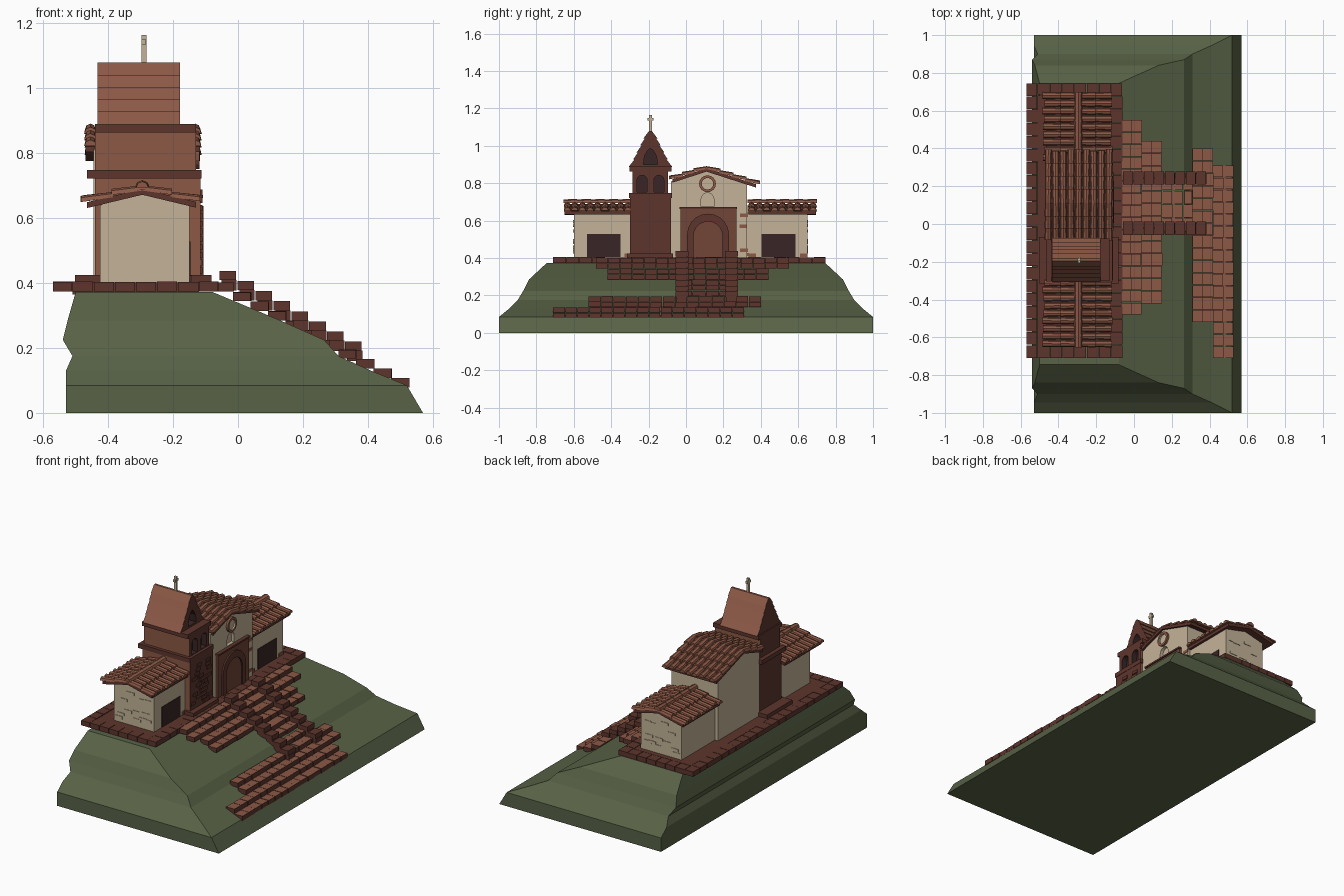
import bpy, bmesh, math, random
from mathutils import Matrix, Vector

if "Cube" in bpy.data.objects:
    bpy.data.objects.remove(bpy.data.objects["Cube"])
random.seed(4)


def mat(name, r, g, b):
    m = bpy.data.materials.new(name)
    m.diffuse_color = (r, g, b, 1)
    m.use_nodes = True
    m.node_tree.nodes["Principled BSDF"].inputs["Base Color"].default_value = m.diffuse_color
    return m


GRASS = mat("grass_green", .098, .122, .061)
WALL = mat("cream_plaster", .55, .45, .31)
TERRA = mat("terracotta", .262, .098, .060)
BRICK = mat("dark_brick", .109, .036, .026)
BROWN = mat("brown_brick", .165, .060, .038)
DARK = mat("dark_opening", .040, .018, .019)


def finish(name, bm, mats, rule=None):
    bmesh.ops.recalc_face_normals(bm, faces=bm.faces)
    if rule:
        for f in bm.faces:
            f.material_index = rule(f.normal)
    me = bpy.data.meshes.new(name)
    bm.to_mesh(me)
    bm.free()
    for m in mats:
        me.materials.append(m)
    ob = bpy.data.objects.new(name, me)
    bpy.context.collection.objects.link(ob)
    return ob


def box(bm, x0, x1, y0, y1, z0, z1):
    M = Matrix.Translation(((x0 + x1) / 2, (y0 + y1) / 2, (z0 + z1) / 2))
    bmesh.ops.create_cube(bm, size=1, matrix=M @ Matrix.Diagonal((x1 - x0, y1 - y0, z1 - z0, 1)))


def loft(bm, rings):
    vs = [[bm.verts.new(p) for p in r] for r in rings]
    n = len(vs[0])
    for a, b in zip(vs, vs[1:]):
        for i in range(n):
            bm.faces.new((a[i], a[(i + 1) % n], b[(i + 1) % n], b[i]))
    bm.faces.new(vs[0])
    bm.faces.new(vs[-1][::-1])


def prism(bm, pts, axis, a, b):
    if axis == 'x':
        loft(bm, [[(t, p, q) for p, q in pts] for t in (a, b)])
    else:
        loft(bm, [[(p, t, q) for p, q in pts] for t in (a, b)])


def solid(name, m, *args):
    bm = bmesh.new()
    (box if len(args) == 6 else prism)(bm, *args)
    return finish(name, bm, [m])


def arch(c, half, z0, top, n=10):
    pts = [(c - half, z0), (c + half, z0)]
    return pts + [(c + half * math.cos(math.pi * i / n), top - half + half * math.sin(math.pi * i / n))
                  for i in range(n + 1)]


def circle(c, z, r, n=16):
    return [(c + r * math.cos(2 * math.pi * i / n), z + r * math.sin(2 * math.pi * i / n)) for i in range(n)]


def cut(ob, m, pts, a, b):
    c = solid("cutter", m, pts, 'x', a, b)
    c.hide_render = True
    mod = ob.modifiers.new("cut", 'BOOLEAN')
    mod.operation, mod.solver, mod.object = 'DIFFERENCE', 'EXACT', c
    mod.material_mode = 'TRANSFER'
    dg = bpy.context.evaluated_depsgraph_get()
    me = bpy.data.meshes.new_from_object(ob.evaluated_get(dg))
    ob.modifiers.clear()
    ob.data = me
    bpy.data.objects.remove(c)


def brick_row(bm, x0, x1, y0, y1, z0, z1, size=.062, axis='y'):
    lo, hi = (y0, y1) if axis == 'y' else (x0, x1)
    n = max(1, round((hi - lo) / size))
    for i in range(n):
        a = lo + (hi - lo) * i / n + (.0015 if i else 0)
        b = lo + (hi - lo) * (i + 1) / n - (.0015 if i < n - 1 else 0)
        j = random.uniform(-.002, .002)
        if axis == 'y':
            box(bm, x0, x1 + j, a, b, z0, z1 + j / 2)
        else:
            box(bm, a, b, y0, y1, z0, z1 + j / 2)


# grassy hill: stacked rectangles (z, back x, front x, half width)
bm = bmesh.new()
loft(bm, [[(xb, -w, z), (xf, -w, z), (xf, w, z), (xb, w, z)] for z, xb, xf, w in (
    (0, -.53, .57, 1), (.085, -.53, .52, 1), (.13, -.53, .41, .945), (.175, -.51, .31, .9),
    (.225, -.54, .265, .87), (.285, -.525, .13, .84), (.373, -.50, -.08, .745))])
finish("hill", bm, [GRASS])

# brick terrace with bordering bricks
bm = bmesh.new()
box(bm, -.51, -.12, -.65, .68, .365, .402)
for x0, x1 in ((-.57, -.512), (-.12, -.062)):
    brick_row(bm, x0, x1, -.71, .745, .374, .404, .07)
for y0, y1 in ((-.71, -.65), (.685, .745)):
    brick_row(bm, -.51, -.122, y0, y1, .374, .404, .07, 'x')
finish("terrace", bm, [BRICK])

# long steps, changing width on the way down
bm = bmesh.new()
spans = [(-.48, .55)] * 2 + [(-.42, .44)] * 2 + [(-.04, .25)] * 3 + [(-.52, .40)] * 2 + [(-.71, .31)] * 2
for k, (y0, y1) in enumerate(spans):
    x, top = -.069 + .054 * k, .4015 - .0295 * k
    brick_row(bm, x, x + .055, y0, y1, top - .028, top, .065)
finish("steps", bm, [BRICK, TERRA], lambda n: int(n.z > .5))

# stepped parapets beside the stairs
bm = bmesh.new()
for k in range(8):
    x, top = -.057 + .0553 * k, .437 - .031 * k
    for y in (-.057, .208):
        box(bm, x, x + .051, y, y + .07, top - .028, top)
        box(bm, x + .006, x + .053, y + .005, y + .063, top - .06, top - .028)
finish("parapets", bm, [BRICK])

# side wings with gabled ends and dark doors
for side, y0, y1, d0, d1 in (("left", -.60, -.25, -.53, -.35), ("right", .30, .65, .405, .585)):
    solid(side + "_wing", WALL, [(-.425, .40), (-.15, .40), (-.15, .64), (-.2875, .682), (-.425, .64)], 'y', y0, y1)
    solid(side + "_wing_door", DARK, -.155, -.146, d0, d1, .405, .528)

# nave with niche
nave = solid("nave", WALL, [(-.08, .40), (.325, .40), (.325, .81), (.11, .868), (-.08, .81)], 'x', -.445, -.13)
cut(nave, WALL, arch(.115, .034, .675, .748), -.15, -.1)

# portal with arched door
solid("portal", BROWN, -.14, -.115, -.03, .27, .40, .67)
ring = solid("portal_arch", BRICK, arch(.118, .112, .40, .637), 'x', -.14, -.106)
cut(ring, DARK, arch(.118, .078, .38, .595), -.125, -.05)
solid("portal_cap", BRICK, -.14, -.108, -.034, .274, .662, .672)

# round window
rw = solid("round_window", TERRA, circle(.115, .797, .045), 'x', -.14, -.118)
cut(rw, WALL, circle(.115, .797, .031), -.127, -.05)


# barrel tile roofs
def tile_roof(name, along, c, zr, slope, halves, a0, a1, cap):
    bm = bmesh.new()
    base = bmesh.new()

    def P(a, s, z):
        return (c + s, a, z) if along == 'y' else (a, c + s, z)

    def half_ring(a, s, z, r):
        return [P(a + r * math.cos(t * math.pi / 4), s, z + r * math.sin(t * math.pi / 4)) for t in range(5)]

    h0, h1 = halves
    prof = [(-h0, zr - slope * h0), (0, zr), (h1, zr - slope * h1)]
    prof += [(s, z - .018) for s, z in prof[::-1]]
    loft(base, [[P(a, s * .96, z) for s, z in prof] for a in (a0 + .005, a1 - .005)])
    rows = round((a1 - a0) / .040)
    pitch = (a1 - a0) / rows
    for i in range(rows):
        a = a0 + pitch * (i + .5)
        for sg, h in ((-1, h0), (1, h1)):
            j = random.uniform(-.006, .006)
            n = max(2, round(h / .075))
            for k in range(n):
                s0, s1 = h * k / n, h * (k + 1) / n + .006 + (j if k == n - 1 else 0)
                loft(bm, [half_ring(a, sg * s0, zr - slope * s0 - .005, pitch * .40),
                          half_ring(a + j / 3, sg * s1, zr - slope * s1 + .003, pitch * .47)])
    if cap:
        n = round((a1 - a0) / .07)
        for i in range(n):
            ends = (a0 + (a1 - a0) * i / n, a0 + (a1 - a0) * (i + 1) / n)
            loft(bm, [[P(a, r * math.cos(t * math.pi / 4), zr + .004 + r * math.sin(t * math.pi / 4))
                       for t in range(5)] for a, r in zip(ends, (.019, .023))])
    finish(name + "_tiles", bm, [TERRA])
    finish(name + "_deck", base, [BRICK])


tile_roof("left_wing_roof", 'y', -.295, .69, .23, (.178, .172), -.655, -.29, True)
tile_roof("right_wing_roof", 'y', -.295, .69, .23, (.178, .172), .33, .70, True)
tile_roof("nave_roof", 'x', .11, .88, .31, (.19, .275), -.475, -.112, False)

# bell tower: shaft, belfry, bands
by_dir = lambda n: int(abs(n.x) < .5 and abs(n.z) < .95)
for name, d in (("tower_shaft", (-.44, -.115, -.30, -.08, .40, .73)),
                ("belfry", (-.44, -.13, -.285, -.095, .74, .87))):
    bm = bmesh.new()
    box(bm, *d)
    ob = finish(name, bm, [BRICK, TERRA], by_dir)
for y in (-.235, -.145):
    cut(ob, DARK, arch(y, .027, .752, .842), -.165, -.1)
solid("tower_plinth", BRICK, -.503, -.082, -.315, -.07, .40, .425)
solid("lower_band", BRICK, -.465, -.113, -.305, -.075, .722, .749)
solid("upper_band", BRICK, -.44, -.13, -.302, -.078, .864, .89)

# tower roof: stepped gable with a bell opening
levels = [(.888, .112), (.928, .088), (.965, .070), (1.003, .050), (1.04, .033), (1.08, .010)]
right = []
for (z0, w0), (z1, w1) in zip(levels, levels[1:]):
    right += [(w0 + .004, z0), (w1 - .003, z1)]
outline = [(-.19 + w, z) for w, z in right] + [(-.19 - w, z) for w, z in right[::-1]]
bm = bmesh.new()
prism(bm, outline, 'x', -.433, -.178)
roof = finish("tower_roof", bm, [BRICK, TERRA], lambda n: int(abs(n.x) < .5))
cut(roof, DARK, [(-.228, .9), (-.152, .9), (-.158, .945), (-.175, .975), (-.19, .987), (-.205, .975), (-.222, .945)],
    -.23, -.1)

# cross finial
bm = bmesh.new()
box(bm, -.298, -.282, -.197, -.183, 1.07, 1.165)
box(bm, -.297, -.283, -.206, -.174, 1.135, 1.15)
finish("roof_cross", bm, [WALL])

# exposed bricks on the tower front and on the plaster walls
bm = bmesh.new()
for i in range(30):
    y, z = random.uniform(-.298, -.125), .43 + .024 * (i % 11)
    box(bm, -.12, -.110, y, y + .042, z, z + .018)
finish("tower_bricks", bm, [BRICK])
bm = bmesh.new()
for i in range(12):
    x, z = random.uniform(-.42, -.21), random.uniform(.42, .60)
    for y in (-.603, .645):
        box(bm, x, x + .05, y, y + .008, z, z + .016)
finish("wall_stones", bm, [WALL])
bm = bmesh.new()
for y, z in ((-.33, .405), (-.19, .70), (.30, .41), (.29, .432), (.335, .405), (.61, .405), (.285, .56), (.29, .62)):
    x = -.135 if y < .3 and y > -.3 else -.152
    box(bm, x, x + .008, y, y + .038, z, z + .018)
finish("wall_bricks", bm, [TERRA])
